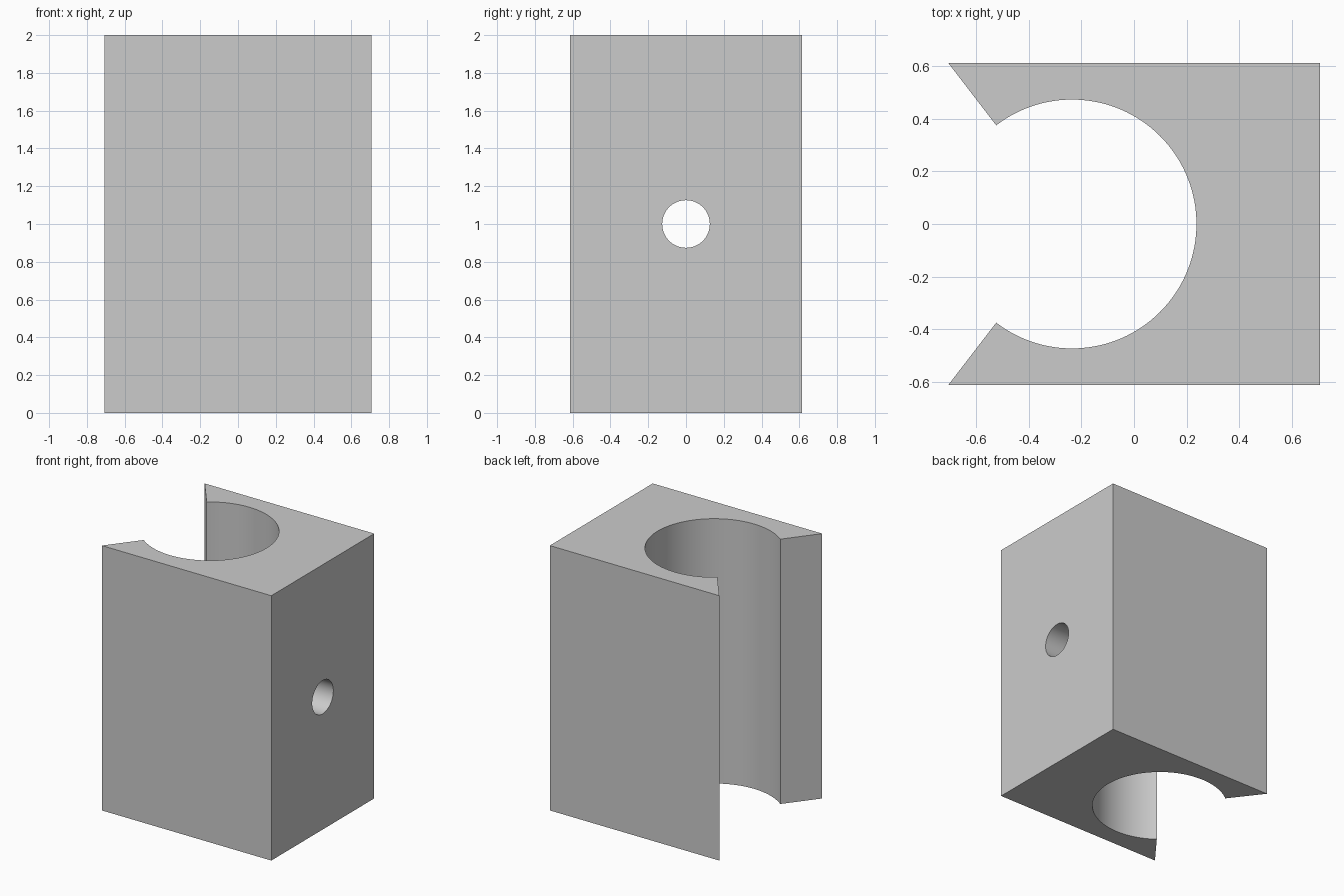
import bpy, bmesh, math

cube = bpy.data.objects.get("Cube")
if cube:
    bpy.data.objects.remove(cube, do_unlink=True)

HALF_X, HALF_Y, HEIGHT = 0.708, 0.614, 2.0
BORE_X, BORE_R = -0.236, 0.474
HOLE_R = 0.126
STEPS = 96

grey = bpy.data.materials.new("plain grey")
grey.use_nodes = True
grey.diffuse_color = (0.6, 0.6, 0.6, 1)
grey.node_tree.nodes["Principled BSDF"].inputs["Base Color"].default_value = (0.6, 0.6, 0.6, 1)

# Block section: square outside, round channel inside, mouth flared along radii
mouth = math.atan2(HALF_Y, -HALF_X - BORE_X)
outline = [(-HALF_X, -HALF_Y), (HALF_X, -HALF_Y), (HALF_X, HALF_Y), (-HALF_X, HALF_Y)]
for i in range(STEPS + 1):
    a = mouth * (1 - 2 * i / STEPS)
    outline.append((BORE_X + BORE_R * math.cos(a), BORE_R * math.sin(a)))

bm = bmesh.new()
base = bm.faces.new([bm.verts.new((x, y, 0)) for x, y in outline])
top = bmesh.ops.extrude_face_region(bm, geom=[base], use_keep_orig=True)
bmesh.ops.translate(bm, vec=(0, 0, HEIGHT),
                    verts=[v for v in top["geom"] if isinstance(v, bmesh.types.BMVert)])
bmesh.ops.recalc_face_normals(bm, faces=bm.faces)
mesh = bpy.data.meshes.new("channel_block")
bm.to_mesh(mesh)
bm.free()
mesh.materials.append(grey)
block = bpy.data.objects.new("channel_block", mesh)
bpy.context.collection.objects.link(block)

# Cross hole from the solid side into the channel
bpy.ops.mesh.primitive_cylinder_add(vertices=64, radius=HOLE_R, depth=1,
                                    location=(0.5, 0, HEIGHT / 2),
                                    rotation=(0, math.pi / 2, 0))
cutter = bpy.context.object
cutter.name = "cross_hole_cutter"
cutter.data.materials.append(grey)

bpy.ops.object.select_all(action='DESELECT')
block.select_set(True)
bpy.context.view_layer.objects.active = block
cut = block.modifiers.new("cross hole", 'BOOLEAN')
cut.operation = 'DIFFERENCE'
cut.solver = 'EXACT'
cut.object = cutter
bpy.ops.object.modifier_apply(modifier=cut.name)
bpy.data.objects.remove(cutter, do_unlink=True)

bpy.ops.object.shade_smooth_by_angle(angle=math.radians(30))
